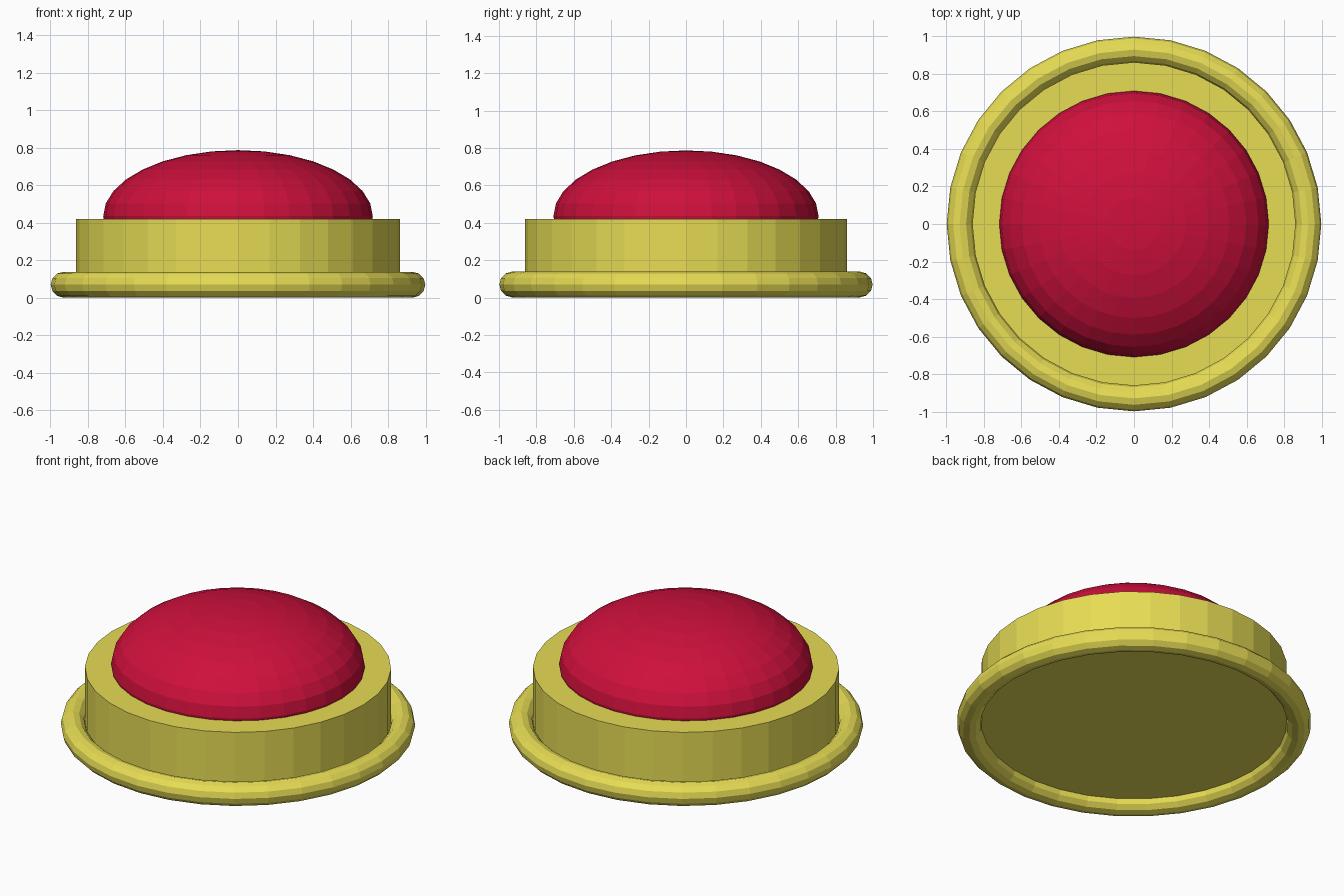
import bpy

if "Cube" in bpy.data.objects:
    bpy.data.objects.remove(bpy.data.objects["Cube"])


def material(name, rgb):
    mat = bpy.data.materials.new(name)
    mat.diffuse_color = (*rgb, 1)
    mat.use_nodes = True
    mat.node_tree.nodes["Principled BSDF"].inputs["Base Color"].default_value = mat.diffuse_color
    return mat


def finish(name, mat):
    obj = bpy.context.object
    obj.name = name
    obj.data.materials.append(mat)
    return obj


yellow = material("yellow", (0.80, 0.72, 0.09))
red = material("red", (0.62, 0.005, 0.045))

# Rounded foot ring
bpy.ops.mesh.primitive_torus_add(major_radius=0.929, minor_radius=0.069,
                                 major_segments=32, minor_segments=12,
                                 location=(0, 0, 0.07))
finish("base_ring", yellow)

# Housing, its underside recessed to the middle of the ring
bottom, top = 0.065, 0.42
bpy.ops.mesh.primitive_cylinder_add(vertices=32, radius=0.862, depth=top - bottom,
                                    location=(0, 0, (bottom + top) / 2))
finish("housing", yellow)

# Push dome: flattened sphere sunk into the housing
bpy.ops.mesh.primitive_uv_sphere_add(segments=32, ring_count=16, radius=1,
                                     location=(0, 0, 0.435))
dome = finish("button_dome", red)
dome.scale = (0.718, 0.709, 0.352)
